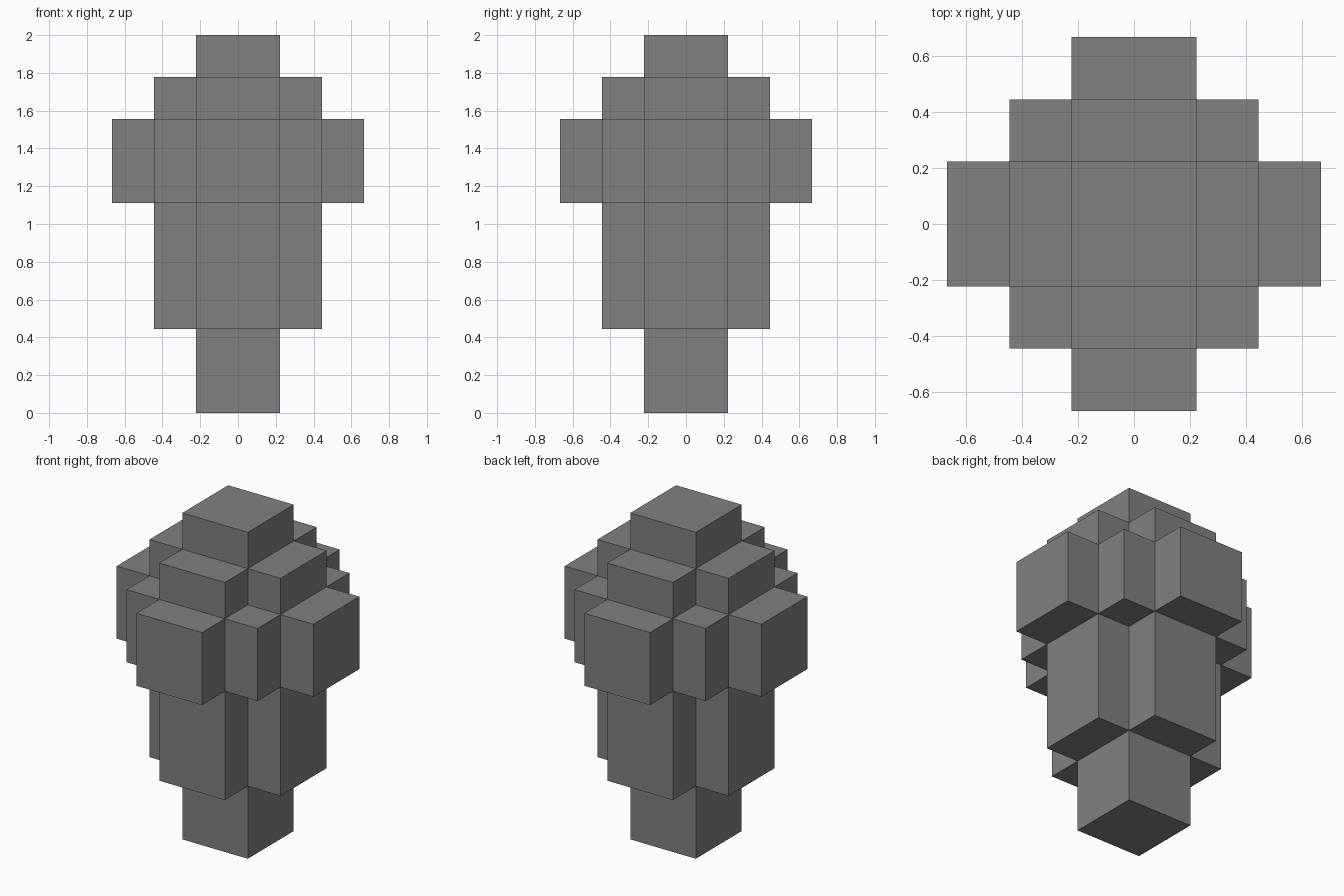
import bpy
import bmesh

cube = bpy.data.objects.get("Cube")
if cube:
    bpy.data.objects.remove(cube, do_unlink=True)

U = 2 / 9  # size of one block step

grey = bpy.data.materials.new("stone grey")
grey.use_nodes = True
grey.diffuse_color = (0.22, 0.22, 0.22, 1)
grey.node_tree.nodes["Principled BSDF"].inputs["Base Color"].default_value = grey.diffuse_color


def tier(name, quarter, bottom, top):
    """Extrude a stepped outline, made by turning one quarter of it four times."""
    outline, points = [], quarter
    for _ in range(4):
        outline += points
        points = [(-y, x) for x, y in points]
    bm = bmesh.new()
    base = bm.faces.new([bm.verts.new((x * U, y * U, bottom * U)) for x, y in outline])
    walls = bmesh.ops.extrude_face_region(bm, geom=[base], use_keep_orig=True)
    verts = [v for v in walls["geom"] if isinstance(v, bmesh.types.BMVert)]
    bmesh.ops.translate(bm, verts=verts, vec=(0, 0, (top - bottom) * U))
    bmesh.ops.recalc_face_normals(bm, faces=bm.faces)
    mesh = bpy.data.meshes.new(name)
    bm.to_mesh(mesh)
    bm.free()
    mesh.materials.append(grey)
    obj = bpy.data.objects.new(name, mesh)
    bpy.context.collection.objects.link(obj)


# Quarter outlines, in block steps
square = [(1, 1)]
cross = [(2, 1), (1, 1), (1, 2)]
stepped_cross = [(3, 1), (2, 1), (2, 2), (1, 2), (1, 3)]

# Tiers from the ground up
tier("stem", square, 0, 2)
tier("lower_body", cross, 2, 5)
tier("wide_band", stepped_cross, 5, 7)
tier("upper_body", cross, 7, 8)
tier("cap", square, 8, 9)
